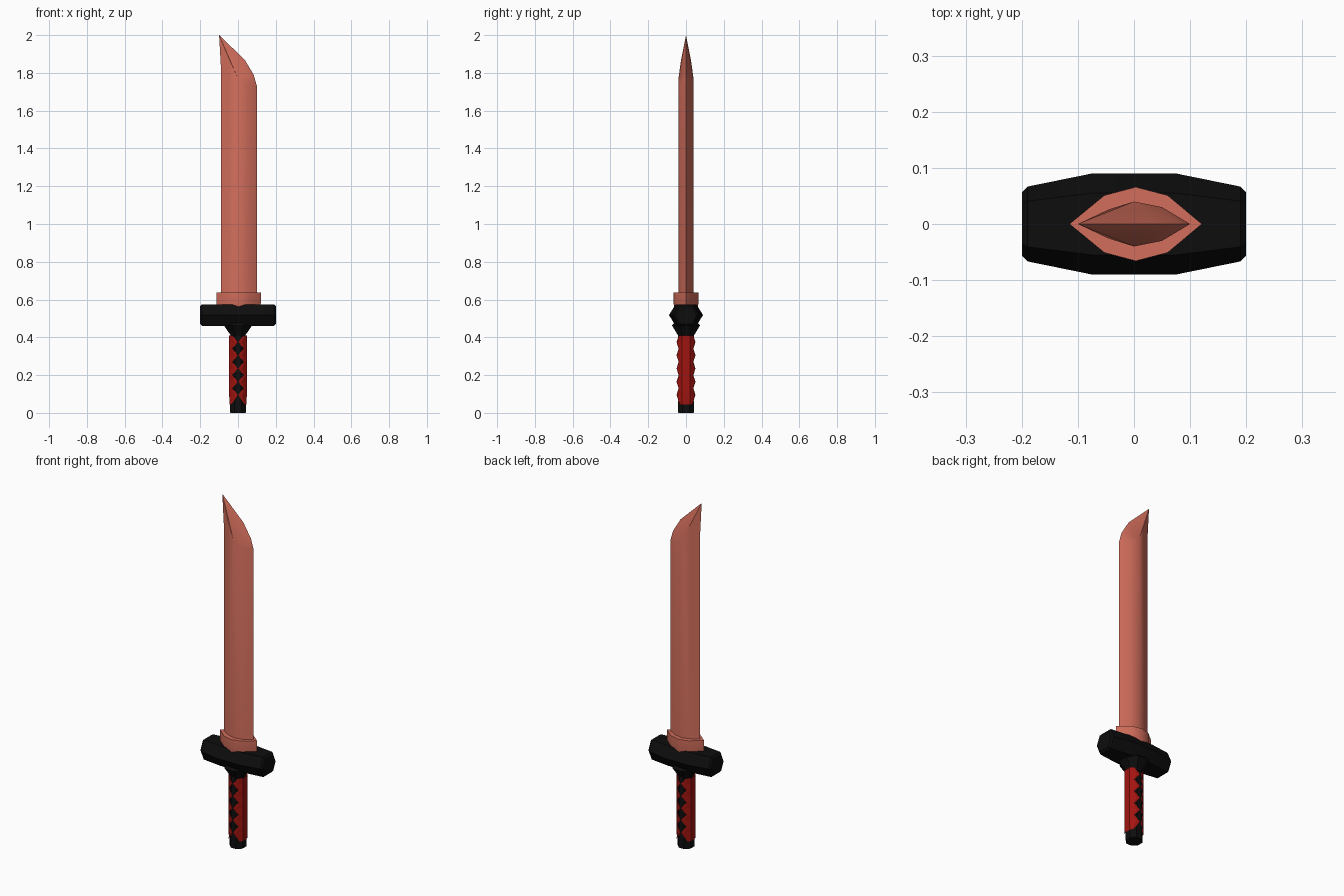
import bpy, bmesh, math

if "Cube" in bpy.data.objects:
    bpy.data.objects.remove(bpy.data.objects["Cube"])


def material(name, rgb):
    m = bpy.data.materials.new(name)
    m.diffuse_color = (*rgb, 1)
    m.use_nodes = True
    m.node_tree.nodes["Principled BSDF"].inputs["Base Color"].default_value = m.diffuse_color
    return m


COPPER = material("copper", (0.64, 0.155, 0.105))
RED = material("red_wrap", (0.36, 0.007, 0.005))
BLACK = material("black_grip", (0.004, 0.004, 0.004))


def make(name, verts, faces, mat, smooth=True):
    mesh = bpy.data.meshes.new(name)
    mesh.from_pydata(verts, [], faces)
    bm = bmesh.new()
    bm.from_mesh(mesh)
    bmesh.ops.remove_doubles(bm, verts=bm.verts, dist=1e-5)
    bmesh.ops.recalc_face_normals(bm, faces=bm.faces)
    bm.to_mesh(mesh)
    bm.free()
    mesh.materials.append(mat)
    ob = bpy.data.objects.new(name, mesh)
    bpy.context.collection.objects.link(ob)
    if smooth:
        bpy.ops.object.select_all(action='DESELECT')
        ob.select_set(True)
        bpy.context.view_layer.objects.active = ob
        bpy.ops.object.shade_smooth_by_angle(angle=math.radians(30))
    return ob


def loft(name, rings, mat, smooth=True):
    """Skin equal-sized closed rings and cap both ends."""
    n = len(rings[0])
    verts = [p for r in rings for p in r]
    faces = [(k * n + i, k * n + (i + 1) % n, (k + 1) * n + (i + 1) % n, (k + 1) * n + i)
             for k in range(len(rings) - 1) for i in range(n)]
    faces += [tuple(range(n)), tuple(range(len(verts) - n, len(verts)))]
    return make(name, verts, faces, mat, smooth)


def lens(pts, z):
    """Pointed section mirrored across y = 0."""
    return [(x, -y, z) for x, y in pts] + [(x, y, z) for x, y in pts[-2:0:-1]]


def octagon(rx, ry, z, k=0.42):
    q = [(1, k), (k, 1), (-k, 1), (-1, k), (-1, -k), (-k, -1), (k, -1), (1, -k)]
    return [(rx * x, ry * y, z) for x, y in q]


# Blade: lens section with a slanted, curved tip
half = [(-0.09, 0), (-0.045, 0.026), (0.0, 0.04), (0.05, 0.03), (0.1, 0)]
verts, faces = [], []
for s in (-1, 1):
    o = len(verts)
    verts += [(x, s * y, 0.57) for x, y in half]
    verts += [(x, s * y, z) for (x, y), z in zip(half, (1.82, 1.87, 1.77, 1.74, 1.73))]
    verts += [(0.083, 0, 1.79), (0.035, 0, 1.87), (-0.1, 0, 2.0)]
    side = [(i, i + 1, i + 6, i + 5) for i in range(4)]
    side += [(5, 6, 12), (6, 7, 12), (7, 11, 12), (7, 10, 11), (7, 8, 10), (8, 9, 10)]
    faces += [tuple(o + i for i in f) for f in side]
make("blade", verts, faces, COPPER)

# Collar at the root of the blade
collar = [(-0.115, 0), (-0.053, 0.051), (0.003, 0.066), (0.06, 0.051), (0.121, 0)]
loft("blade_collar", [lens([(x * s, y * s) for x, y in collar], z)
                      for z, s in ((0.555, 0.93), (0.58, 1), (0.637, 1))], COPPER)

# Cross guard: hexagonal bar tapering to both ends
hexa = [(0.09, 0), (0.055, 0.057), (-0.055, 0.057), (-0.09, 0), (-0.055, -0.057), (0.055, -0.057)]
stations = [(0.2, 0.62, 0.82), (0.19, 0.74, 1), (0.075, 1, 1)]
stations += [(-x, a, b) for x, a, b in reversed(stations)]
loft("cross_guard", [[(x, y * a, 0.518 + z * b) for y, z in hexa] for x, a, b in stations], BLACK)

# Neck between guard and grip
loft("guard_neck", [octagon(0.036, 0.042, 0.4), octagon(0.038, 0.042, 0.41),
                    octagon(0.075, 0.074, 0.463), octagon(0.075, 0.055, 0.485)], BLACK)

# Black grip core and pommel
loft("grip_core", [octagon(0.041, 0.041, 0), octagon(0.042, 0.042, 0.04),
                   octagon(0.039, 0.04, 0.09), octagon(0.038, 0.038, 0.41)], BLACK)

# Red wrap: zigzag edges meet at raised crossings and leave diamond gaps
rows = [[(0.035, 0.034), (0.038, 0.032), (0.044, 0.02)]]
zs = [0.045]
for i in range(10):
    zs.append(0.09 + 0.035 * i if i else 0.085)
    zs[-1] = 0.095 + 0.035 * i if i < 9 else 0.41
    rows.append([(0, 0.05), (0.02, 0.045), (0.047, 0.02)] if i % 2 == 0
                else [(0.03, 0.039), (0.034, 0.035), (0.047, 0.02)])
verts, faces = [], []
for r, z in zip(rows, zs):
    verts += [(x, -y, z) for x, y in r] + [(x, y, z) for x, y in reversed(r)]
for k in range(len(rows) - 1):
    faces += [(6 * k + i, 6 * k + i + 1, 6 * k + i + 7, 6 * k + i + 6) for i in range(5)]
n = len(verts)
faces += [tuple(n + i for i in reversed(f)) for f in faces]
verts += [(-x, y, z) for x, y, z in verts]
make("grip_wrap", verts, faces, RED, smooth=False)
